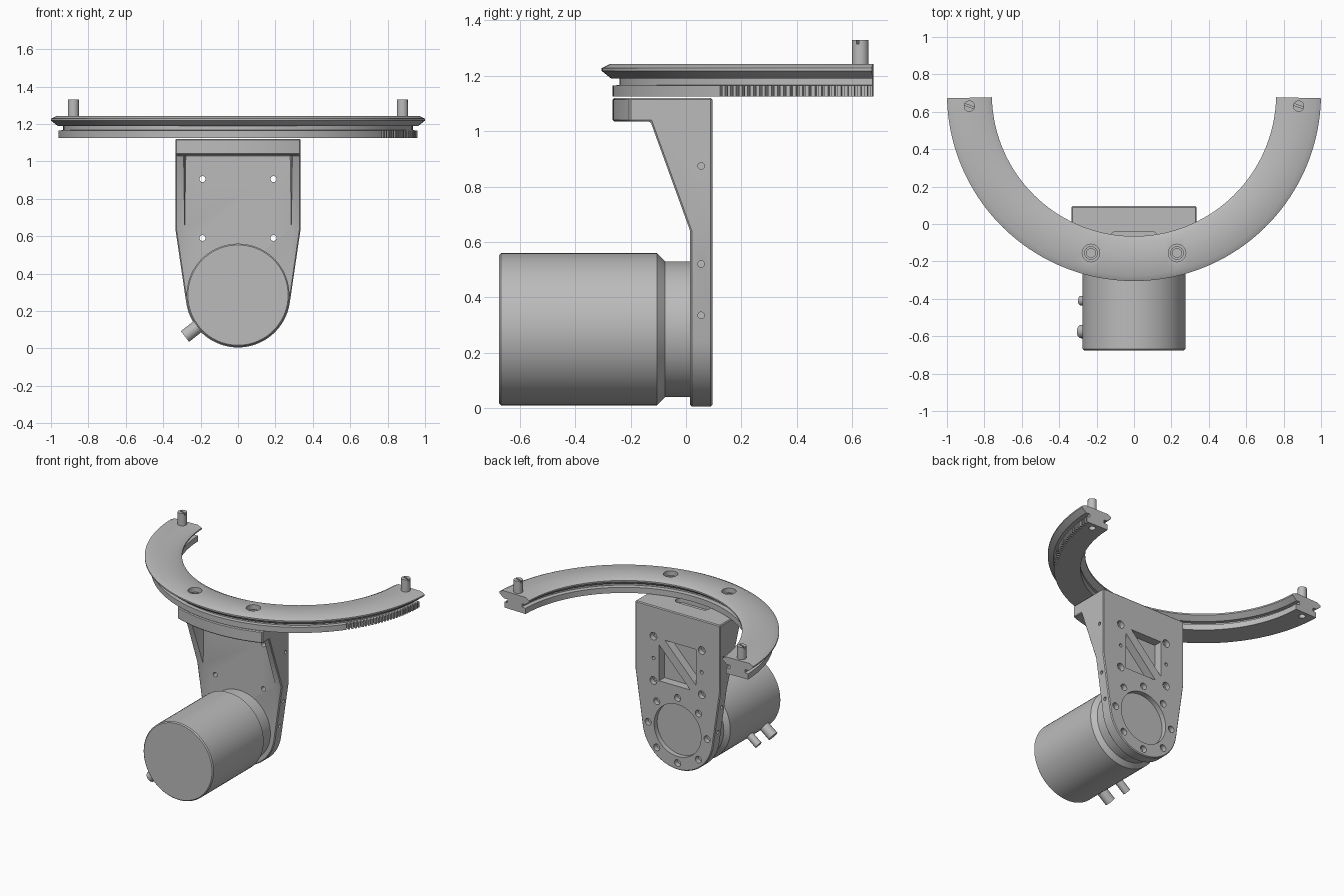
import bpy, bmesh
from math import pi, sin, cos, asin, sqrt, radians
from mathutils import Vector, Matrix

cube = bpy.data.objects.get("Cube")
if cube:
    bpy.data.objects.remove(cube)

grey = bpy.data.materials.new("machined grey")
grey.use_nodes = True
grey.diffuse_color = (0.5, 0.5, 0.5, 1)
grey.node_tree.nodes["Principled BSDF"].inputs["Base Color"].default_value = (0.5, 0.5, 0.5, 1)

RING_Y = 0.695      # centre of the half ring
MOTOR_Z = 0.285     # height of the motor axis


def finish(name, bm):
    bmesh.ops.recalc_face_normals(bm, faces=bm.faces[:])
    mesh = bpy.data.meshes.new(name)
    bm.to_mesh(mesh)
    bm.free()
    mesh.materials.append(grey)
    obj = bpy.data.objects.new(name, mesh)
    bpy.context.scene.collection.objects.link(obj)
    return obj


def prism(name, outline, axis, lo, hi):
    """Extrude a 2D outline along an axis between two positions."""
    place = {"x": lambda a, b: (lo, a, b), "y": lambda a, b: (a, lo, b),
             "z": lambda a, b: (a, b, lo)}[axis]
    bm = bmesh.new()
    face = bm.faces.new([bm.verts.new(place(a, b)) for a, b in outline])
    new = bmesh.ops.extrude_face_region(bm, geom=[face])["geom"]
    step = Vector([(hi - lo) * (axis == k) for k in "xyz"])
    bmesh.ops.translate(bm, vec=step, verts=[v for v in new if isinstance(v, bmesh.types.BMVert)])
    return finish(name, bm)


def rod(name, start, end, radius, sides=32):
    start, end = Vector(start), Vector(end)
    way = end - start
    turn = Vector((0, 0, 1)).rotation_difference(way).to_matrix().to_4x4()
    bm = bmesh.new()
    bmesh.ops.create_cone(bm, cap_ends=True, segments=sides, radius1=radius, radius2=radius,
                          depth=way.length, matrix=Matrix.Translation((start + end) / 2) @ turn)
    return finish(name, bm)


def box(name, centre, size, angle=0):
    bm = bmesh.new()
    bmesh.ops.create_cube(bm, size=1, matrix=Matrix.Translation(centre)
                          @ Matrix.Rotation(angle, 4, "Z") @ Matrix.Diagonal((*size, 1)))
    return finish(name, bm)


def spin(name, points, centre, axis, angle, steps, loop=False):
    """Revolve a line of points; a closed loop gets flat end caps."""
    bm = bmesh.new()
    verts = [bm.verts.new(p) for p in points]
    edges = [bm.edges.new(pair) for pair in zip(verts, verts[1:])]
    if loop:
        edges.append(bm.edges.new((verts[-1], verts[0])))
    bmesh.ops.spin(bm, geom=verts + edges, cent=centre, axis=axis, angle=angle, steps=steps)
    bmesh.ops.remove_doubles(bm, verts=bm.verts[:], dist=1e-4)
    if loop:
        bmesh.ops.holes_fill(bm, edges=[e for e in bm.edges if e.is_boundary], sides=0)
    return finish(name, bm)


def bake(obj):
    graph = bpy.context.evaluated_depsgraph_get()
    mesh = bpy.data.meshes.new_from_object(obj.evaluated_get(graph))
    obj.modifiers.clear()
    obj.data = mesh


def combine(obj, others, operation="DIFFERENCE"):
    for other in others:
        mod = obj.modifiers.new("combine", "BOOLEAN")
        mod.operation, mod.object, mod.solver = operation, other, "EXACT"
    bake(obj)
    for other in others:
        bpy.data.objects.remove(other)


def smooth(obj, angle=30):
    bpy.ops.object.select_all(action="DESELECT")
    obj.select_set(True)
    bpy.context.view_layer.objects.active = obj
    bpy.ops.object.shade_smooth_by_angle(angle=radians(angle))


# Half ring rail: V edges on both sides, narrow web, toothed flange below
section = [(0.79, 1.243), (0.97, 1.243), (1, 1.228), (1, 1.218), (0.965, 1.19), (0.935, 1.19),
           (0.935, 1.167), (0.96, 1.165), (0.96, 1.125), (0.79, 1.125), (0.79, 1.165),
           (0.82, 1.167), (0.82, 1.19), (0.795, 1.19), (0.76, 1.218), (0.76, 1.228)]
tilt = asin(0.02 / 0.88)
ring = spin("half_ring_rail", [(-r * cos(tilt), RING_Y - r * sin(tilt), z) for r, z in section],
            (0, RING_Y, 0), (0, 0, 1), pi - 2 * tilt, 72, loop=True)
cutters = []
for i in range(25):
    a = -radians(2 + i * 1.43)
    cutters.append(box("tooth_gap", (0.96 * cos(a), RING_Y + 0.96 * sin(a), 1.14),
                       (0.044, 0.011, 0.052), a))
for side in (-1, 1):
    cutters.append(rod("counterbore", (side * 0.23, -0.155, 1.18), (side * 0.23, -0.155, 1.3), 0.047))
    cutters.append(rod("pin_hole", (side * 0.88, 0.63, 1.1), (side * 0.88, 0.63, 1.15), 0.022))
combine(ring, cutters)
smooth(ring)

# Slotted pins at the ring ends and socket screws in the counterbores
for side, label in ((1, "left"), (-1, "right")):
    x = side * 0.88
    pin = rod(label + "_pin", (x, 0.63, 1.2), (x, 0.63, 1.33), 0.03)
    combine(pin, [box("slot", (x, 0.63, 1.33), (0.08, 0.009, 0.03), radians(-20))])
    smooth(pin)
    x = side * 0.23
    screw = rod(label + "_ring_screw", (x, -0.155, 1.17), (x, -0.155, 1.215), 0.036)
    combine(screw, [rod("socket", (x, -0.155, 1.19), (x, -0.155, 1.25), 0.026, 6)])
    smooth(screw)

# Bracket: rounded back plate, two gussets and a curved top block
arc = [radians(-172 + 164 * i / 32) for i in range(33)]
outline = [(0.28 * cos(a), MOTOR_Z + 0.28 * sin(a)) for a in arc]
outline += [(0.335, 0.64), (0.335, 1.12), (-0.335, 1.12), (-0.335, 0.64)]
bracket = prism("bracket", outline, "y", 0.015, 0.095)
gusset = [(0.05, 0.64), (0.015, 0.64), (-0.13, 1.04), (-0.13, 1.08), (0.05, 1.08)]
xs = [0.335 * (i / 8 - 1) for i in range(17)]
block = [(x, RING_Y - sqrt(0.96 ** 2 - x * x)) for x in xs] + [(0.335, 0.095), (-0.335, 0.095)]
combine(bracket, [prism("gusset_a", gusset, "x", 0.285, 0.335),
                  prism("gusset_b", gusset, "x", -0.335, -0.285),
                  prism("top_block", block, "z", 1.035, 1.12)], "UNION")
bm = bmesh.new()
bm.from_mesh(bracket.data)
bmesh.ops.remove_doubles(bm, verts=bm.verts[:], dist=1e-4)
bmesh.ops.dissolve_limit(bm, angle_limit=radians(1), verts=bm.verts[:], edges=bm.edges[:])
bm.to_mesh(bracket.data)
bm.free()
bevel = bracket.modifiers.new("soft_edges", "BEVEL")
bevel.width, bevel.segments, bevel.angle_limit = 0.006, 1, radians(40)
bake(bracket)

# Holes, motor recess, triangular pockets and top slot in the bracket
cutters = [rod("recess", (0, 0.06, MOTOR_Z), (0, 0.2, MOTOR_Z), 0.185, 64)]
for i in range(8):
    x, z = 0.232 * cos(i * pi / 4), MOTOR_Z + 0.232 * sin(i * pi / 4)
    cutters.append(rod("bolt_hole", (x, 0.06, z), (x, 0.2, z), 0.024, 20))
for x in (-0.19, 0.19):
    for z in (0.59, 0.905):
        cutters.append(rod("through_hole", (x, -0.1, z), (x, 0.2, z), 0.016, 20))
        cutters.append(rod("hole_step", (x, 0.06, z), (x, 0.2, z), 0.027, 20))
    cutters.append(rod("dowel_hole", (x, 0.06, 0.75), (x, 0.2, 0.75), 0.012, 16))
for s in (-1, 1):
    pocket = [(s * 0.145, 0.75 - s * 0.15), (s * 0.145, 0.75 + s * 0.105), (-s * 0.1, 0.75 - s * 0.15)]
    cutters.append(prism("pocket", pocket, "y", 0.035, 0.2))
    for x, z in ((0.335, 0.875), (0.315, 0.52), (0.285, 0.335)):
        cutters.append(rod("side_hole", (s * (x - 0.03), 0.055, z), (s * (x + 0.05), 0.055, z), 0.012, 16))
slot = [(s * (0.095 + 0.035 * cos(a)), -0.075 + s * 0.035 * sin(a))
        for s in (1, -1) for a in [pi * (i / 8 - 0.5) for i in range(9)]]
cutters.append(prism("top_slot", slot, "z", 1.09, 1.2))
combine(bracket, cutters)
smooth(bracket)

# Motor: capped barrel, chamfer and neck
profile = [(0, -0.675), (0.268, -0.675), (0.275, -0.668), (0.275, -0.105),
           (0.245, -0.075), (0.245, 0.03), (0, 0.03)]
motor = spin("motor", [(r, y, MOTOR_Z) for r, y in profile],
             (0, 0, MOTOR_Z), (0, 1, 0), 2 * pi, 72)
smooth(motor)

# Cable connectors on the lower side of the motor
out = Vector((-cos(radians(38)), 0, -sin(radians(38))))
for label, y, radius in (("large", -0.575, 0.036), ("small", -0.41, 0.026)):
    base = Vector((0, y, MOTOR_Z))
    smooth(rod(label + "_connector", base + out * 0.24, base + out * 0.36, radius))
